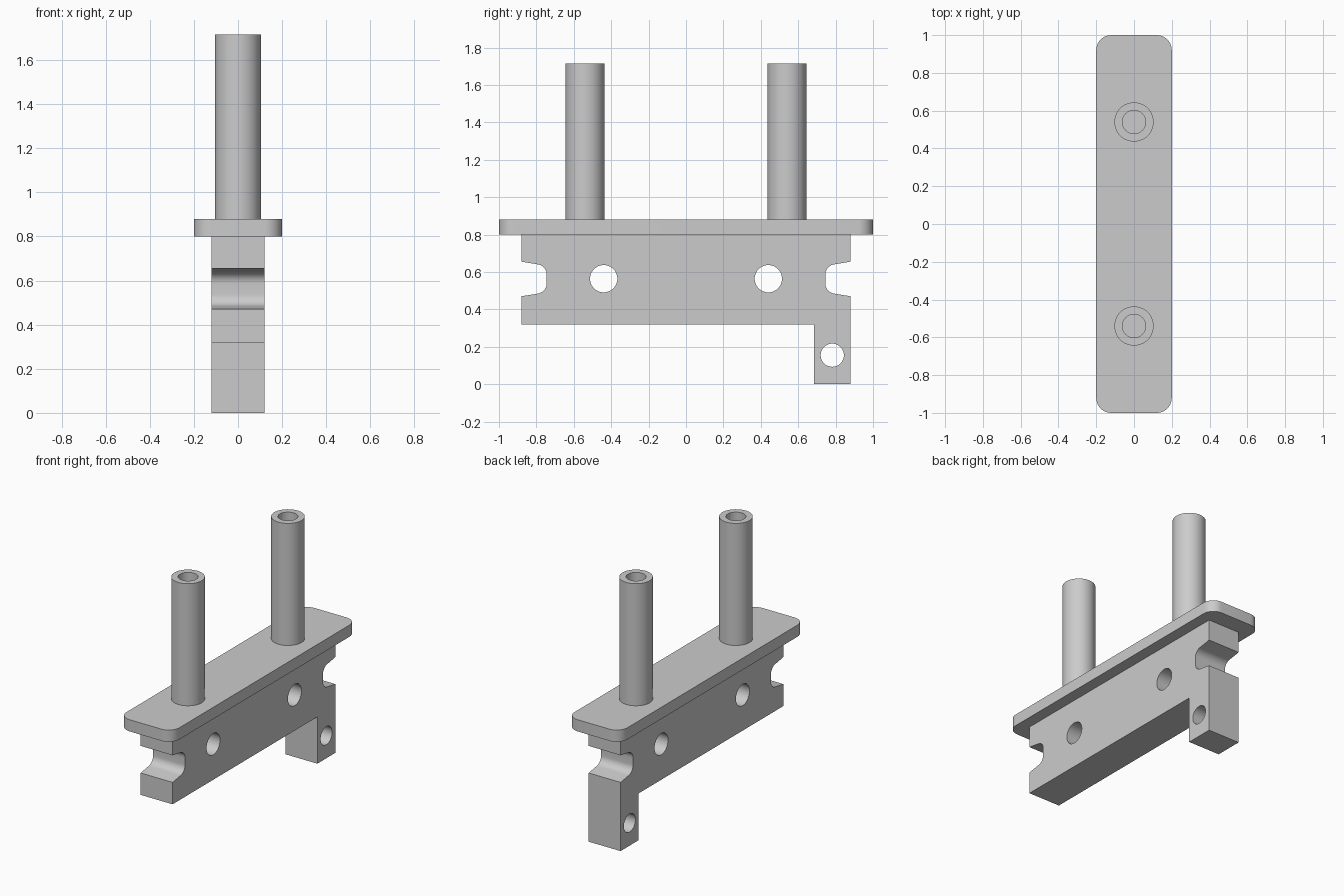
import bpy
import bmesh
import math
from mathutils import Vector, Matrix

if "Cube" in bpy.data.objects:
    bpy.data.objects.remove(bpy.data.objects["Cube"], do_unlink=True)

# Single light grey material
grey = bpy.data.materials.new("light grey")
grey.use_nodes = True
COLOUR = (0.6, 0.6, 0.6, 1)
grey.diffuse_color = COLOUR
grey.node_tree.nodes["Principled BSDF"].inputs["Base Color"].default_value = COLOUR

# Profile axes: sideways profiles lie in the YZ plane and extrude along X
SIDEWAYS = Matrix(((0, 0, 1), (1, 0, 0), (0, 1, 0))).to_4x4()
UPRIGHT = Matrix.Identity(4)


def circle(cx, cy, radius, sides=48):
    steps = [2 * math.pi * i / sides for i in range(sides)]
    return [(cx + radius * math.cos(a), cy + radius * math.sin(a)) for a in steps]


def rounded(corners, steps=10):
    """Outline from (u, v, fillet radius) corners."""
    outline = []
    for i, (u, v, radius) in enumerate(corners):
        p = Vector((u, v))
        if not radius:
            outline.append(p)
            continue
        to_prev = (Vector(corners[i - 1][:2]) - p).normalized()
        to_next = (Vector(corners[(i + 1) % len(corners)][:2]) - p).normalized()
        half = to_prev.angle(to_next) / 2
        centre = p + (to_prev + to_next).normalized() * radius / math.sin(half)
        reach = radius / math.tan(half)
        start = (p + to_prev * reach - centre).normalized()
        end = (p + to_next * reach - centre).normalized()
        outline += [centre + start.slerp(end, k / steps).normalized() * radius
                    for k in range(steps + 1)]
    return outline


def extrude_profile(name, loops, thickness, axes, location):
    """Solid from an outer loop and hole loops, centred on its thickness."""
    curve = bpy.data.curves.new(name + "_profile", 'CURVE')
    curve.dimensions = '2D'
    curve.fill_mode = 'BOTH'
    curve.extrude = thickness / 2
    for loop in loops:
        spline = curve.splines.new('POLY')
        spline.points.add(len(loop) - 1)
        for point, (u, v) in zip(spline.points, loop):
            point.co = (u, v, 0, 1)
        spline.use_cyclic_u = True
    helper = bpy.data.objects.new(name + "_profile", curve)
    bpy.context.collection.objects.link(helper)
    graph = bpy.context.evaluated_depsgraph_get()
    mesh = bpy.data.meshes.new_from_object(helper.evaluated_get(graph))
    bpy.data.objects.remove(helper, do_unlink=True)

    bm = bmesh.new()
    bm.from_mesh(mesh)
    bmesh.ops.transform(bm, matrix=axes, verts=bm.verts)
    bmesh.ops.remove_doubles(bm, verts=bm.verts, dist=0.0001)
    bmesh.ops.recalc_face_normals(bm, faces=bm.faces)
    bm.to_mesh(mesh)
    bm.free()
    mesh.name = name
    mesh.materials.clear()
    mesh.materials.append(grey)
    mesh.shade_smooth()
    mesh.set_sharp_from_angle(angle=math.radians(30))
    part = bpy.data.objects.new(name, mesh)
    part.location = location
    bpy.context.collection.objects.link(part)


# Body: slab with a notch in each end, a leg at the back and cross holes
notch = [(0.88, 0.655, 0), (0.745, 0.633, 0.055),
         (0.745, 0.492, 0.055), (0.88, 0.47, 0)]
front_notch = [(-y, z, r) for y, z, r in reversed(notch)]
body_outline = rounded(
    [(0.88, 0.8, 0)] + notch
    + [(0.88, 0, 0), (0.685, 0, 0), (0.685, 0.32, 0), (-0.88, 0.32, 0)]
    + front_notch + [(-0.88, 0.8, 0)])
holes = [circle(-0.44, 0.564, 0.073), circle(0.44, 0.564, 0.073),
         circle(0.782, 0.155, 0.062)]
extrude_profile("body", [body_outline] + holes, 0.242, SIDEWAYS, (0, 0, 0))

# Flange: plate with rounded corners
flange = rounded([(x, y, 0.08) for x, y in ((-0.2, -1), (0.2, -1), (0.2, 1), (-0.2, 1))])
extrude_profile("flange_plate", [flange], 0.08, UPRIGHT, (0, 0, 0.84))

# Posts: hollow tubes standing on the flange
for side, y in (("front", -0.54), ("back", 0.54)):
    extrude_profile(side + "_post", [circle(0, 0, 0.104), circle(0, 0, 0.062)],
                    0.835, UPRIGHT, (0, y, 1.2975))
